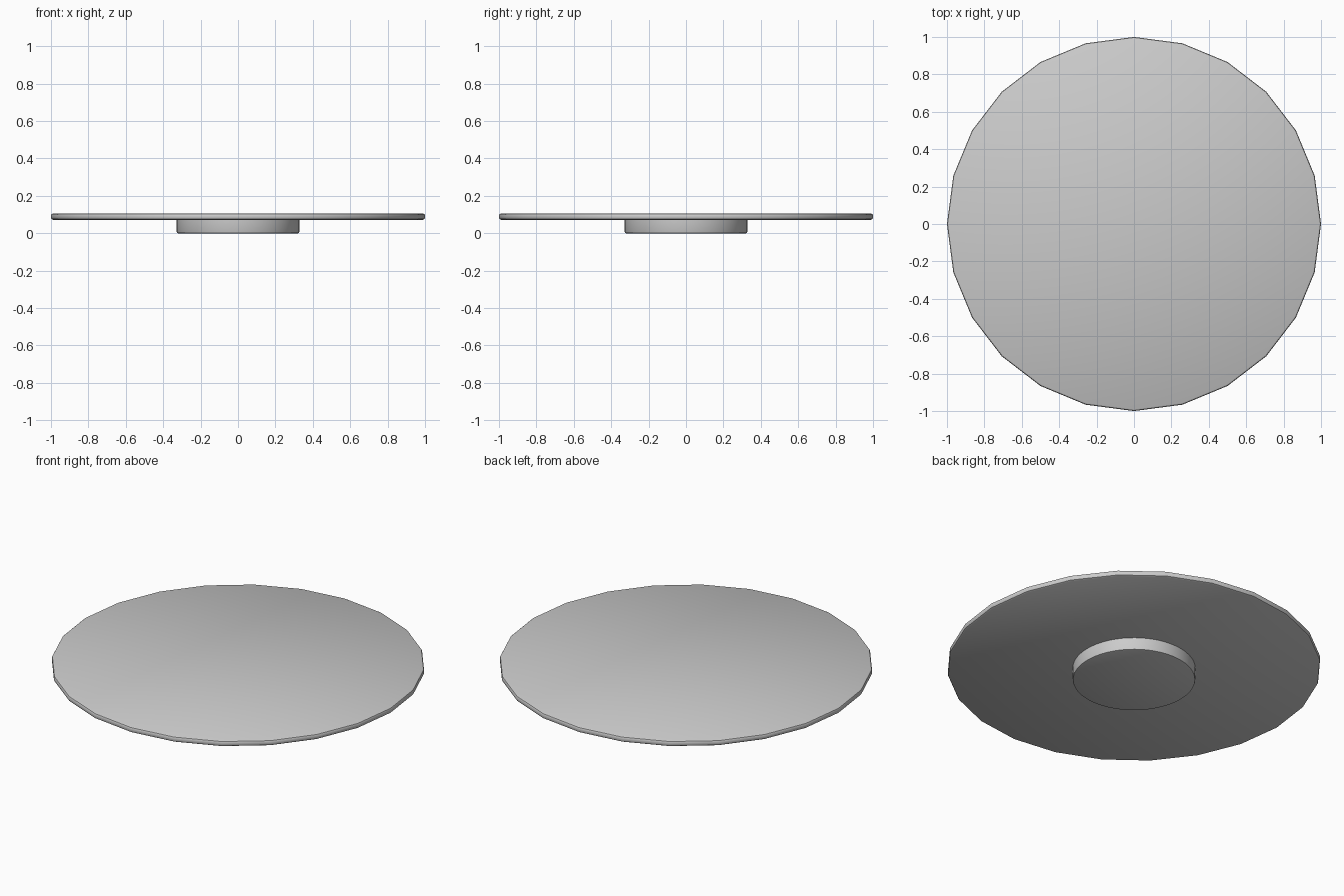
import bpy, bmesh
from math import cos, sin, tau, radians

if "Cube" in bpy.data.objects:
    bpy.data.objects.remove(bpy.data.objects["Cube"])


def lathe(name, profile, sides):
    """Closed solid of revolution from (radius, z) points, bottom to top."""
    bm = bmesh.new()
    rings = [[bm.verts.new((r * cos(tau * i / sides), r * sin(tau * i / sides), z))
              for i in range(sides)] for r, z in profile]
    for a, b in zip(rings, rings[1:]):
        for i in range(sides):
            j = (i + 1) % sides
            bm.faces.new((a[i], a[j], b[j], b[i]))
    bm.faces.new(rings[0][::-1])
    bm.faces.new(rings[-1])
    mesh = bpy.data.meshes.new(name)
    bm.to_mesh(mesh)
    bm.free()
    obj = bpy.data.objects.new(name, mesh)
    bpy.context.collection.objects.link(obj)
    bpy.ops.object.select_all(action='DESELECT')
    obj.select_set(True)
    bpy.context.view_layer.objects.active = obj
    bpy.ops.object.shade_smooth_by_angle(angle=radians(30))
    return obj


# Round foot with a softened lower edge
lathe("foot", [(0.321, 0), (0.326, 0.002), (0.328, 0.007), (0.328, 0.073)], 64)

# Wide 24-sided plate with a small chamfer around the rim
lathe("plate", [(0.99, 0.072), (0.997, 0.076), (1.0, 0.082),
                (1.0, 0.096), (0.997, 0.102), (0.99, 0.106)], 24)
